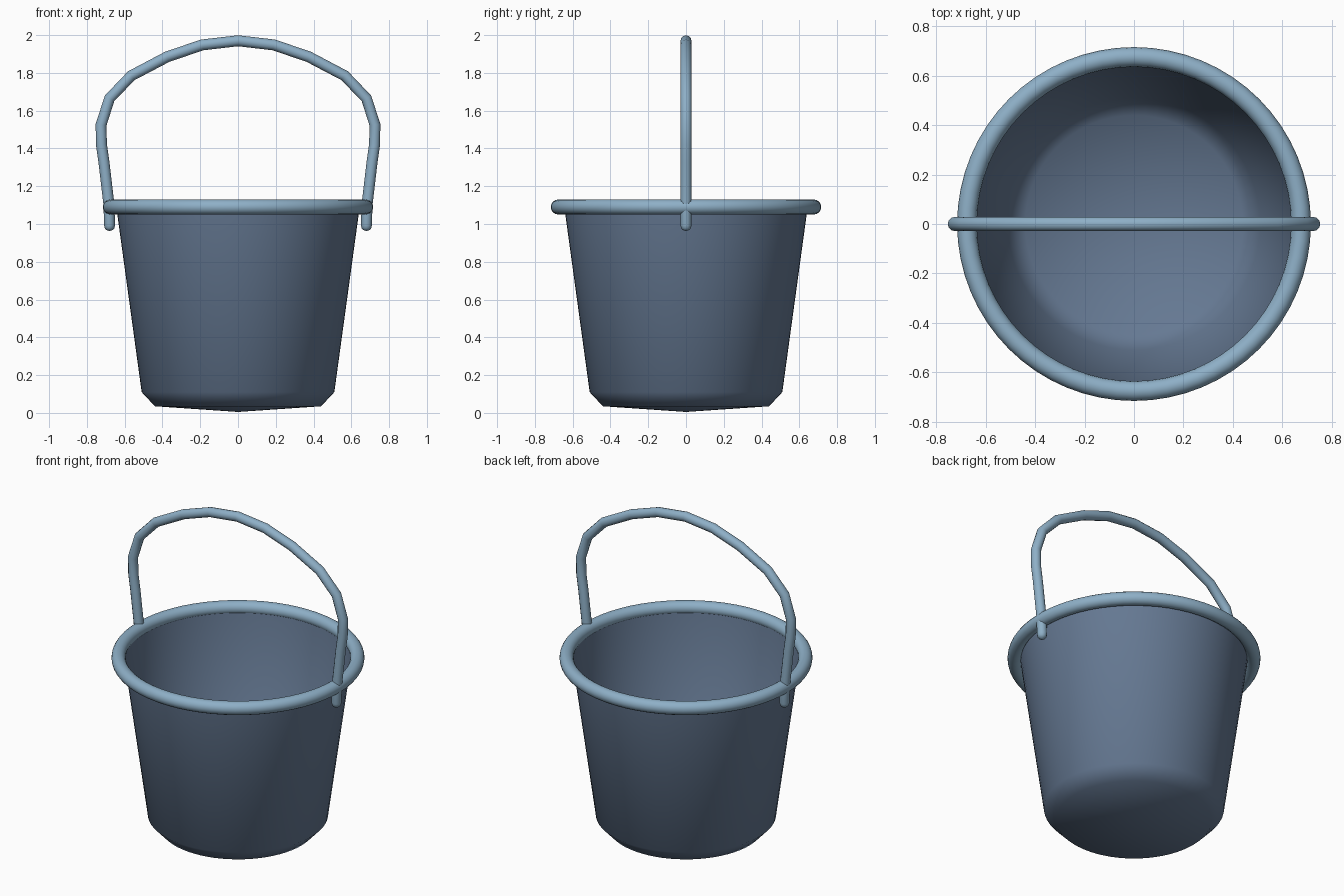
import bpy, bmesh, math
from mathutils import Matrix

if "Cube" in bpy.data.objects:
    bpy.data.objects.remove(bpy.data.objects["Cube"])


def material(name, color):
    m = bpy.data.materials.new(name)
    m.diffuse_color = color
    m.use_nodes = True
    m.node_tree.nodes["Principled BSDF"].inputs["Base Color"].default_value = m.diffuse_color
    return m


dark_blue = material("dark_blue", (0.13, 0.19, 0.29, 1))
light_blue = material("light_blue", (0.27, 0.43, 0.57, 1))

# Bucket body: single open shell spun from a profile
bm = bmesh.new()
profile = [(0, 0.005), (0.44, 0.035), (0.51, 0.11), (0.643, 1.08)]
vs = [bm.verts.new((r, 0, z)) for r, z in profile]
edges = [bm.edges.new(p) for p in zip(vs, vs[1:])]
bmesh.ops.spin(bm, geom=vs + edges, cent=(0, 0, 0), axis=(0, 0, 1),
               angle=2 * math.pi, steps=64)
bmesh.ops.remove_doubles(bm, verts=bm.verts, dist=1e-4)
bmesh.ops.recalc_face_normals(bm, faces=bm.faces)
# the open shell must face outwards
wall = max(bm.faces, key=lambda f: f.calc_center_median().x)
if wall.normal.x < 0:
    bmesh.ops.reverse_faces(bm, faces=bm.faces)
for f in bm.faces:
    f.smooth = True
mesh = bpy.data.meshes.new("bucket_body")
bm.to_mesh(mesh)
bm.free()
body = bpy.data.objects.new("bucket_body", mesh)
bpy.context.collection.objects.link(body)
mesh.materials.append(dark_blue)

# Rolled rim
bpy.ops.mesh.primitive_torus_add(major_radius=0.676, minor_radius=0.04,
                                 major_segments=64, minor_segments=16,
                                 location=(0, 0, 1.09))
rim = bpy.context.object
rim.name = "rim"
bpy.ops.object.shade_smooth()
rim.data.materials.append(light_blue)

# Handle: round bar along a mirrored half path, with rounded tips
half = [(0.68, 0.963, 0.05), (0.68, 0.968, 0.6), (0.68, 0.978, 0.88),
        (0.68, 0.993, 1), (0.683, 1.10, 1), (0.71, 1.33, 1), (0.723, 1.42, 1),
        (0.725, 1.525, 1), (0.68, 1.665, 1), (0.565, 1.785, 1),
        (0.375, 1.885, 1), (0.19, 1.948, 1)]
path = [(-x, z, s) for x, z, s in half] + [(0, 1.97, 1)] + half[::-1]
curve = bpy.data.curves.new("handle", "CURVE")
curve.dimensions = "3D"
curve.bevel_depth = 0.029
curve.bevel_resolution = 4
curve.use_fill_caps = True
spline = curve.splines.new("POLY")
spline.points.add(len(path) - 1)
for p, (x, z, s) in zip(spline.points, path):
    p.co = (x, 0, z, 1)
    p.radius = s
spline.use_smooth = True
handle = bpy.data.objects.new("handle", curve)
bpy.context.collection.objects.link(handle)
curve.materials.append(light_blue)
bpy.ops.object.select_all(action="DESELECT")
handle.select_set(True)
bpy.context.view_layer.objects.active = handle
bpy.ops.object.convert(target="MESH")
